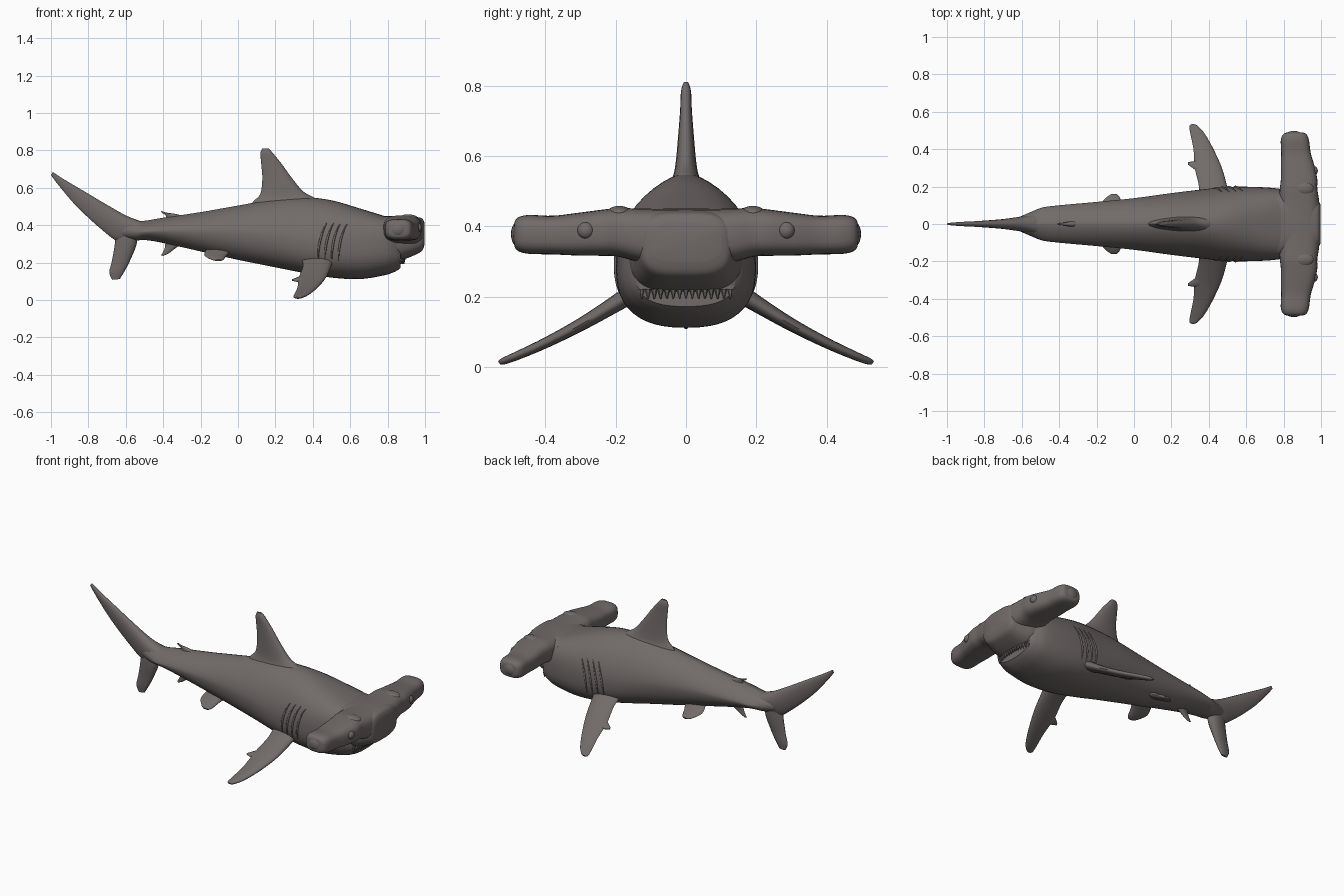
import bpy, bmesh, math
from mathutils import Vector

if "Cube" in bpy.data.objects:
    bpy.data.objects.remove(bpy.data.objects["Cube"])

skin = bpy.data.materials.new("grey_brown_skin")
skin.diffuse_color = (0.165, 0.145, 0.14, 1)
skin.use_nodes = True
skin.node_tree.nodes["Principled BSDF"].inputs["Base Color"].default_value = skin.diffuse_color


def spline(rows, n):
    """Catmull-Rom through rows of parameters, n steps per span."""
    out = []
    for i in range(len(rows) - 1):
        a, b, c, d = (rows[max(i - 1, 0)], rows[i], rows[i + 1], rows[min(i + 2, len(rows) - 1)])
        for k in range(n):
            t = k / n
            out.append([0.5 * (2 * q + (r - p) * t + (2 * p - 5 * q + 4 * r - s) * t * t
                               + (3 * q - p - 3 * r + s) * t ** 3)
                        for p, q, r, s in zip(a, b, c, d)])
    out.append(list(rows[-1]))
    return out


def finish(ob, angle=50):
    ob.data.materials.clear()
    ob.data.materials.append(skin)
    bpy.ops.object.select_all(action='DESELECT')
    ob.select_set(True)
    bpy.context.view_layer.objects.active = ob
    bpy.ops.object.shade_smooth_by_angle(angle=math.radians(angle))


def loft(name, rings):
    bm = bmesh.new()
    vs = [[bm.verts.new(p) for p in ring] for ring in rings]
    m = len(vs[0])
    for a, b in zip(vs, vs[1:]):
        for j in range(m):
            k = (j + 1) % m
            bm.faces.new((a[j], a[k], b[k], b[j]))
    for end in (vs[0], vs[-1]):
        c = bm.verts.new(sum((v.co for v in end), Vector()) / m)
        for j in range(m):
            bm.faces.new((end[j], end[(j + 1) % m], c))
    bmesh.ops.recalc_face_normals(bm, faces=bm.faces)
    me = bpy.data.meshes.new(name)
    bm.to_mesh(me)
    bm.free()
    ob = bpy.data.objects.new(name, me)
    bpy.context.collection.objects.link(ob)
    finish(ob)
    return ob


def power(v, e):
    return math.copysign(abs(v) ** e, v)


def body_point(sec, a):
    x, zt, zb, hw, zm, et, eb = sec
    c, s = math.cos(a), math.sin(a)
    e = et if s > 0 else eb
    return Vector((x, hw * power(c, e), zm + (zt - zm if s > 0 else zm - zb) * power(s, e)))


def body_loft(name, secs):
    angles = [2 * math.pi * i / 48 for i in range(48)]
    return loft(name, [[body_point(s, a) for a in angles] for s in secs])


def fin(name, rows, normal):
    """rows: leading point, trailing point, half thickness."""
    nrm = Vector(normal).normalized()
    rings = []
    for r in spline(rows, 6):
        lead, trail, t = Vector(r[:3]), Vector(r[3:6]), r[6]
        ring = []
        for i in range(20):
            a = 2 * math.pi * i / 20
            c = math.cos(a)
            ring.append((lead + trail) / 2 + (lead - trail) / 2 * c
                        + nrm * t * math.sin(a) * (0.85 + 0.25 * c))
        rings.append(ring)
    return loft(name, rings)


def upright_fin(name, rows):
    """rows: lead x, lead z, trail x, trail z, half thickness, on the middle plane."""
    return fin(name, [(a, 0, b, c, 0, d, t) for a, b, c, d, t in rows], (0, 1, 0))


# body: x, top, bottom, half width, widest height, upper and lower fullness
BODY = spline([
    (-.62, .41, .335, .035, .37, 1, 1), (-.55, .42, .32, .065, .365, 1.2, 1),
    (-.49, .425, .32, .088, .365, 1.35, 1.2), (-.4, .44, .305, .10, .37, 1.3, 1.1),
    (-.2, .47, .26, .118, .37, 1.25, 1), (0, .505, .215, .138, .36, 1.2, .95),
    (.2, .54, .175, .165, .34, 1.2, .88), (.35, .55, .145, .183, .31, 1.15, .82),
    (.5, .533, .12, .198, .29, 1, .8), (.65, .49, .112, .198, .28, .8, .8),
    (.78, .45, .132, .188, .28, .65, .8), (.84, .43, .152, .165, .27, .65, .8),
    (.87, .34, .172, .14, .25, .7, .8)], 8)
body_loft("body", BODY)

# snout above the mouth
body_loft("snout", spline([
    (.76, .447, .21, .175, .34, .6, .6), (.86, .45, .213, .16, .34, .6, .6),
    (.9, .45, .222, .15, .34, .6, .6), (.95, .445, .243, .138, .35, .6, .6),
    (.985, .435, .265, .125, .35, .6, .6), (.998, .41, .30, .10, .355, .6, .6)], 5))

# hammer head: y, back x, front x, bottom, top
half = [(.49, .825, .895, .355, .40), (.482, .80, .92, .333, .422), (.45, .785, .935, .322, .432),
        (.38, .787, .945, .32, .43), (.31, .785, .965, .317, .438), (.24, .785, .98, .316, .447),
        (.19, .78, .98, .313, .452), (.12, .775, .99, .295, .45), (0, .77, .997, .28, .45)]
rows = [(-r[0],) + r[1:] for r in half] + half[-2::-1]
rings = []
for y, x0, x1, z0, z1 in spline(rows, 5):
    rings.append([((x0 + x1) / 2 + (x1 - x0) / 2 * power(math.cos(a), .65), y,
                   (z0 + z1) / 2 + (z1 - z0) / 2 * power(math.sin(a), .65))
                  for a in [2 * math.pi * i / 32 for i in range(32)]])
loft("hammer_head", rings)

# dorsal fins, anal fin and tail
upright_fin("dorsal_fin", [
    (.48, .49, .05, .49, .075), (.42, .54, .085, .53, .045), (.35, .58, .12, .57, .034),
    (.29, .65, .13, .65, .026), (.232, .73, .124, .73, .019), (.187, .785, .12, .785, .016),
    (.165, .81, .13, .81, .007)])
upright_fin("second_dorsal_fin", [
    (-.25, .43, -.39, .42, .025), (-.32, .457, -.385, .45, .012), (-.385, .468, -.405, .465, .006),
    (-.405, .476, -.412, .474, .003)])
upright_fin("anal_fin", [
    (-.27, .32, -.39, .33, .025), (-.33, .28, -.39, .285, .013), (-.37, .25, -.405, .25, .007),
    (-.40, .236, -.412, .238, .003)])
upright_fin("tail_upper_lobe", [
    (-.50, .415, -.52, .33, .06), (-.59, .448, -.63, .31, .045), (-.685, .50, -.73, .378, .03),
    (-.82, .58, -.86, .498, .018), (-.93, .645, -.95, .602, .012), (-.99, .684, -1, .668, .006)])
upright_fin("tail_lower_lobe", [
    (-.55, .40, -.65, .38, .035), (-.54, .31, -.66, .29, .034), (-.573, .22, -.675, .205, .022),
    (-.603, .16, -.688, .147, .016), (-.632, .112, -.672, .108, .007)])


def ball(name, loc, scale):
    bpy.ops.mesh.primitive_uv_sphere_add(segments=20, ring_count=12, radius=1, location=loc)
    ob = bpy.context.object
    ob.name, ob.scale = name, scale
    finish(ob)


for s, side in ((1, "left"), (-1, "right")):
    # pectoral fin: y, z, lead x, trail x, half thickness
    fin(side + "_pectoral_fin", [(xl, s * y, z, xt, s * y, z, t) for y, z, xl, xt, t in (
        (.13, .225, .515, .34, .034), (.2, .18, .498, .347, .027), (.3, .12, .47, .325, .021),
        (.4, .068, .425, .318, .017), (.48, .032, .38, .302, .014), (.52, .016, .345, .296, .011),
        (.532, .012, .325, .305, .006))], (0, s * .48, .88))
    # small barb on the trailing edge
    fin(side + "_pectoral_barb", [(.36, s * .34, .10, .36, s * .27, .14, .012),
                                  (.32, s * .335, .10, .32, s * .295, .122, .010),
                                  (.288, s * .33, .105, .288, s * .318, .11, .004)], (0, s * .48, .88))
    fin(side + "_pelvic_fin", [(xl, s * y, z, xt, s * y, z, t) for y, z, xl, xt, t in (
        (.05, .27, -.03, -.17, .022), (.10, .24, -.06, -.18, .016), (.14, .22, -.075, -.15, .012),
        (.158, .212, -.09, -.125, .006))], (0, s * .5, .87))
    # eyes and brow bumps
    ball(side + "_eye", (.963, s * .285, .388), (.02, .024, .024))
    ball(side + "_brow", (.91, s * .19, .438), (.05, .035, .02))
    ball(side + "_end_eye", (.855, s * .472, .378), (.045, .026, .04))
    # gill folds laid on the body surface
    for i in range(4):
        cu = bpy.data.curves.new(side + "_gill_fold", 'CURVE')
        cu.dimensions, cu.bevel_depth, cu.bevel_resolution = '3D', .006, 2
        sp = cu.splines.new('POLY')
        sp.points.add(12)
        for k in range(13):
            u = k / 12
            x = .43 + .036 * i + .045 * u - .06 * u * (1 - u)
            sec = min(BODY, key=lambda q: abs(q[0] - x))
            nxt = BODY[BODY.index(sec) + (1 if x > sec[0] else -1)]
            f = (x - sec[0]) / (nxt[0] - sec[0])
            sec = [p + (q - p) * f for p, q in zip(sec, nxt)]
            p = body_point(sec, math.radians(-22 + 52 * u))
            sp.points[k].co = (p.x, s * p.y, p.z, 1)
            sp.points[k].radius = .3 + .7 * math.sin(math.pi * u)
        ob = bpy.data.objects.new(side + "_gill_fold", cu)
        cu.materials.append(skin)
        bpy.context.collection.objects.link(ob)

# teeth along the upper jaw
bm = bmesh.new()
for i in range(15):
    y = -.126 + .018 * i
    before = len(bm.verts)
    made = bmesh.ops.create_cone(bm, segments=6, radius1=.0015, radius2=.009, depth=.028, cap_ends=True)
    bmesh.ops.translate(bm, verts=made["verts"], vec=(.888 - 1.2 * y * y, y, .207))
me = bpy.data.meshes.new("teeth")
bm.to_mesh(me)
bm.free()
teeth = bpy.data.objects.new("teeth", me)
bpy.context.collection.objects.link(teeth)
finish(teeth, 30)
